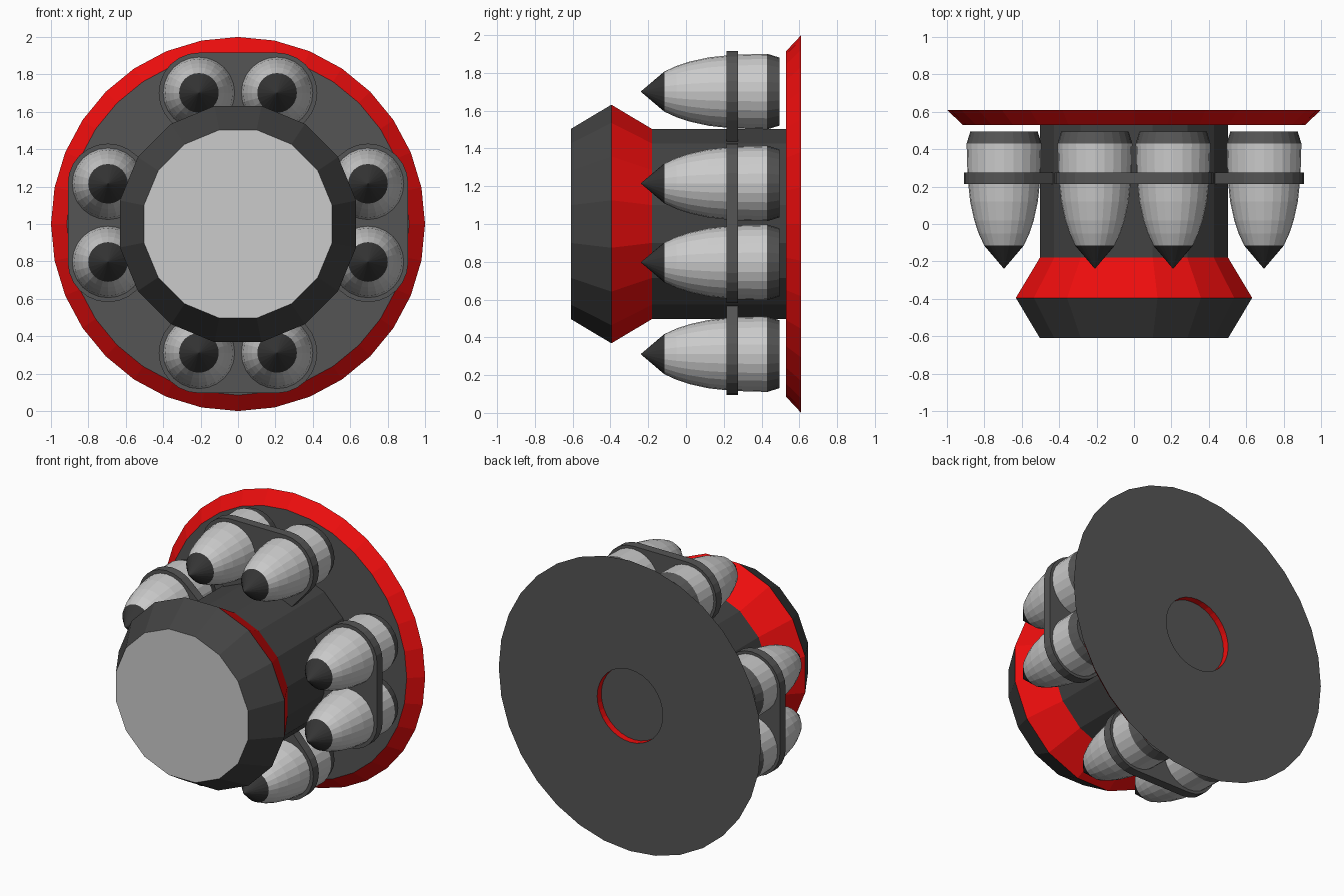
import bpy, bmesh
from math import sin, cos, pi, radians
from mathutils import Matrix

if "Cube" in bpy.data.objects:
    bpy.data.objects.remove(bpy.data.objects["Cube"])


def material(name, r, g, b):
    m = bpy.data.materials.new(name)
    m.diffuse_color = (r, g, b, 1)
    m.use_nodes = True
    m.node_tree.nodes["Principled BSDF"].inputs["Base Color"].default_value = m.diffuse_color
    return m


RED = material("red", 0.85, 0.004, 0.004)
DARK = material("dark_grey", 0.055, 0.055, 0.055)
MID = material("mid_grey", 0.09, 0.09, 0.09)
BLACK = material("black", 0.035, 0.035, 0.035)
GREY = material("light_grey", 0.6, 0.6, 0.6)


def finish(bm, name, mats, loc=(0, 0, 0)):
    bmesh.ops.recalc_face_normals(bm, faces=bm.faces)
    mesh = bpy.data.meshes.new(name)
    bm.to_mesh(mesh)
    bm.free()
    for m in mats:
        mesh.materials.append(m)
    ob = bpy.data.objects.new(name, mesh)
    ob.location = loc
    bpy.context.collection.objects.link(ob)
    return ob


def lathe(name, profile, sides, mats, loc, phase=0.0):
    """Spin (y, radius) points round the y axis; one material per profile segment."""
    bm = bmesh.new()
    rings = []
    for y, r in profile:
        n = sides if r > 0 else 1
        rings.append([bm.verts.new((r * cos(phase + 2 * pi * i / sides), y,
                                    r * sin(phase + 2 * pi * i / sides))) for i in range(n)])
    slots = list(dict.fromkeys(mats))
    for a, b, m in zip(rings, rings[1:], mats):
        for i in range(sides):
            j = (i + 1) % sides
            if len(a) == 1:
                f = bm.faces.new((a[0], b[i], b[j]))
            elif len(b) == 1:
                f = bm.faces.new((a[i], a[j], b[0]))
            else:
                f = bm.faces.new((a[i], a[j], b[j], b[i]))
            f.material_index = slots.index(m)
    return finish(bm, name, slots, loc)


# Sixteen-sided core with a flared front collar
lathe("core_body",
      [(-0.61, 0), (-0.61, 0.513), (-0.395, 0.644), (-0.18, 0.513), (0.54, 0.513), (0.54, 0)],
      16, [GREY, DARK, RED, DARK, DARK], (0, 0, 1), pi / 16)

# Rear flange with a shallow round recess in the back
lathe("rear_flange",
      [(0.53, 0), (0.53, 0.915), (0.61, 1.0), (0.61, 0.25), (0.565, 0.25), (0.565, 0)],
      32, [MID, RED, MID, RED, MID], (0, 0, 1))

# Pointed pods and their brackets, four groups of two
POD_X, POD_R, CENTRE_Z = 0.209, 0.695, 1.006
POD = [(-0.24, 0), (-0.115, 0.106), (-0.05, 0.136), (0.02, 0.159), (0.12, 0.181),
       (0.25, 0.195), (0.43, 0.2), (0.495, 0.18), (0.495, 0)]
POD_MATS = [BLACK] + [GREY] * 5 + [MID] * 2


def bracket(name, angle):
    # Rounded plate hugging two pods, tapering into the core
    right = [(POD_X + 0.215 * cos(radians(a)), POD_R + 0.215 * sin(radians(a)))
             for a in range(90, -46, -15)] + [(0.25, 0.42)]
    outline = right + [(-x, z) for x, z in reversed(right)]
    bm = bmesh.new()
    face = bm.faces.new([bm.verts.new((x, 0.215, z)) for x, z in outline])
    ext = bmesh.ops.extrude_face_region(bm, geom=[face], use_keep_orig=True)
    verts = [v for v in ext["geom"] if isinstance(v, bmesh.types.BMVert)]
    bmesh.ops.translate(bm, verts=verts, vec=(0, 0.06, 0))
    bmesh.ops.rotate(bm, verts=bm.verts, cent=(0, 0, 0), matrix=Matrix.Rotation(angle, 3, 'Y'))
    finish(bm, name, [MID], (0, 0, CENTRE_Z))


for k, side in enumerate(("top", "right", "bottom", "left")):
    ang = k * pi / 2
    bracket(side + "_bracket", ang)
    for n, x in enumerate((-POD_X, POD_X), 1):
        px = x * cos(ang) + POD_R * sin(ang)
        pz = -x * sin(ang) + POD_R * cos(ang)
        lathe(f"{side}_pod_{n}", POD, 24, POD_MATS, (px, 0, CENTRE_Z + pz))
